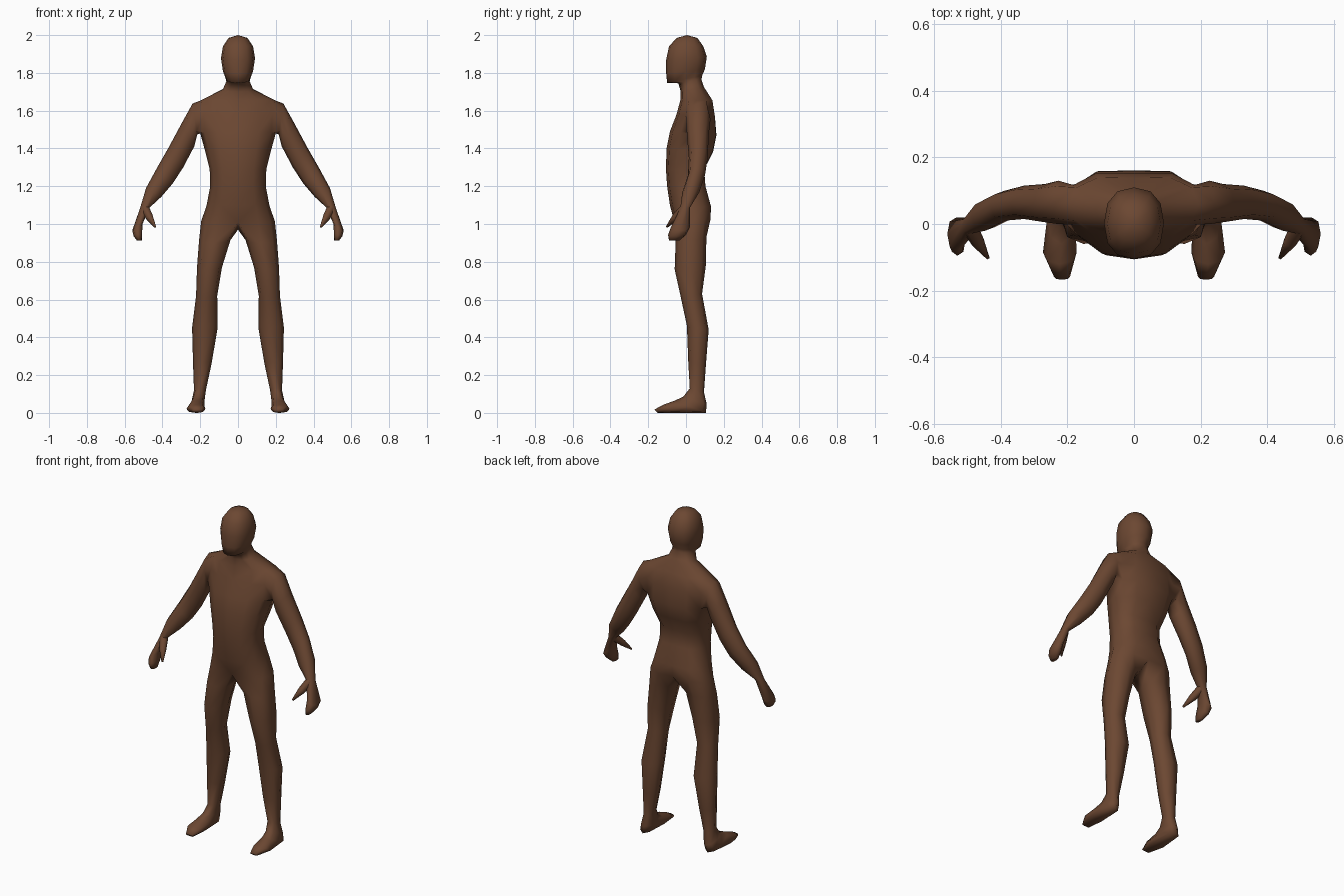
import bpy
import bmesh
from math import sin, cos, radians, copysign
from mathutils import Vector

cube = bpy.data.objects.get("Cube")
if cube:
    bpy.data.objects.remove(cube)

# One brown skin colour
skin = bpy.data.materials.new("brown_skin")
skin.use_nodes = True
skin.diffuse_color = (0.15, 0.064, 0.032, 1)
skin.node_tree.nodes["Principled BSDF"].inputs["Base Color"].default_value = skin.diffuse_color


def rounded(value):
    """Fuller than a circle, so few-sided sections keep their width."""
    return copysign(abs(value) ** 0.85, value)


def section(bm, centre, across, depth, angles):
    """Points of an oval spanned by two half-axis vectors."""
    return [bm.verts.new(centre + across * rounded(cos(radians(a)))
                         + depth * rounded(sin(radians(a)))) for a in angles]


def skin_between(bm, lower, upper, closed=True, skip=()):
    count = len(lower)
    for k in range(count if closed else count - 1):
        if k not in skip:
            n = (k + 1) % count
            bm.faces.new((lower[k], lower[n], upper[n], upper[k]))


def loft(bm, rings):
    """Closed tube through the rings, with its far end capped."""
    for first, second in zip(rings, rings[1:]):
        skin_between(bm, first, second)
    bm.faces.new(rings[-1])


def finish(bm, name):
    """Make a mirrored, smooth object from the left half."""
    bmesh.ops.recalc_face_normals(bm, faces=bm.faces)
    mesh = bpy.data.meshes.new(name)
    bm.to_mesh(mesh)
    bm.free()
    mesh.materials.append(skin)
    for polygon in mesh.polygons:
        polygon.use_smooth = True
    obj = bpy.data.objects.new(name, mesh)
    bpy.context.collection.objects.link(obj)
    mirror = obj.modifiers.new("left_right_mirror", 'MIRROR')
    mirror.use_mirror_merge = True
    mirror.merge_threshold = 0.0005
    return obj


# Head, neck and torso, top down: front y, front z, back y, back z, half width
TRUNK = [
    (-.05, 1.985, .06, 1.985, .05),
    (-.09, 1.94, .092, 1.94, .08),
    (-.105, 1.87, .11, 1.885, .09),
    (-.105, 1.8, .1, 1.82, .08),
    (-.1, 1.747, .085, 1.785, .064),
    (-.04, 1.745, .082, 1.765, .062),
    (-.028, 1.7, .095, 1.725, .08),
    (-.03, 1.655, .15, 1.655, .195),
    (-.05, 1.58, .165, 1.57, .205),
    (-.085, 1.49, .173, 1.47, .2),
    (-.103, 1.4, .155, 1.38, .175),
    (-.106, 1.29, .108, 1.29, .15),
    (-.1, 1.2, .115, 1.2, .147),
    (-.085, 1.1, .145, 1.09, .167),
    (-.062, 1.01, .14, 1.02, .195),
]
SHOULDER = 7  # first of the three sections around the arm opening

# Arm and hand: outer x, outer z, inner x, inner z, front y, back y
ARM = [
    (.24, 1.638, .215, 1.475, 0, .13),
    (.3, 1.53, .232, 1.41, .005, .12),
    (.37, 1.4, .29, 1.3, .015, .115),
    (.43, 1.295, .345, 1.215, .01, .1),
    (.487, 1.19, .405, 1.145, -.02, .07),
    (.518, 1.085, .47, 1.085, -.03, .02),
    (.56, .965, .505, 1.0, -.08, .02),
    (.552, .935, .508, .95, -.095, 0),
    (.535, .912, .508, .912, -.09, -.035),
]

# Leg and foot: front y, front z, back y, back z, inner x, outer x
LEG = [
    (-.055, .9, .108, .93, .04, .206),
    (-.06, .76, .105, .78, .085, .217),
    (-.027, .61, .085, .63, .11, .222),
    (.005, .46, .12, .44, .108, .243),
    (.012, .27, .105, .25, .14, .238),
    (.02, .13, .095, .11, .17, .233),
    (-.015, .085, .11, .045, .177, .245),
    (-.06, .065, .105, 0, .177, .26),
    (-.12, .043, -.05, 0, .172, .273),
    (-.167, .018, -.15, 0, .192, .24),
]

body = bmesh.new()

# Trunk: half sections from front middle to back middle
half_turn = range(-90, 91, 30)
trunk = []
for yf, zf, yb, zb, width in TRUNK:
    front, back = Vector((0, yf, zf)), Vector((0, yb, zb))
    ring = section(body, (front + back) / 2, Vector((width, 0, 0)), (back - front) / 2, half_turn)
    trunk.append(ring)
for ring in trunk[SHOULDER:]:
    ring[-1].co.y -= 0.012  # spine groove
for i, (upper, lower) in enumerate(zip(trunk, trunk[1:])):
    opening = (2, 3) if i in (SHOULDER, SHOULDER + 1) else ()
    skin_between(body, lower, upper, closed=False, skip=opening)

# Crown of the head
crown = body.verts.new((0, 0.005, 2))
for a, b in zip(trunk[0], trunk[0][1:]):
    body.faces.new((a, b, crown))

# Arm and hand grow out of the shoulder opening
top, mid, low = trunk[SHOULDER:SHOULDER + 3]
arm = [[low[2], low[3], low[4], mid[4], top[4], top[3], top[2], mid[2]]]
for xo, zo, xi, zi, yf, yb in ARM:
    outer, inner = Vector((xo, 0, zo)), Vector((xi, 0, zi))
    centre = (outer + inner) / 2 + Vector((0, (yf + yb) / 2, 0))
    arm.append(section(body, centre, (outer - inner) / 2, Vector((0, (yb - yf) / 2, 0)),
                       range(225, -91, -45)))
# The middle of the shoulder opening stays inside the arm, so only its rim is used
loft(body, arm)
bmesh.ops.delete(body, geom=[v for v in body.verts if not v.link_faces], context='VERTS')

# Leg and foot grow out of the hip, closed by a crotch point
crotch = body.verts.new((0, 0.035, 0.97))
leg = [trunk[-1] + [crotch]]
for yf, zf, yb, zb, xi, xo in LEG:
    front, back = Vector((0, yf, zf)), Vector((0, yb, zb))
    centre = (front + back) / 2 + Vector(((xi + xo) / 2, 0, 0))
    leg.append(section(body, centre, Vector(((xo - xi) / 2, 0, 0)), (back - front) / 2,
                       range(-135, 181, 45)))
loft(body, leg)
finish(body, "body")

# Thumbs: tapered tubes leaving the palm
thumb = bmesh.new()
path = [((.492, -.01, 1.08), .024), ((.468, -.055, 1.035), .02), ((.438, -.102, .984), .005)]
aim = Vector(path[-1][0]) - Vector(path[0][0])
side = aim.cross(Vector((0, 0, 1))).normalized()
lift = side.cross(aim).normalized()
loft(thumb, [section(thumb, Vector(point), side * size, lift * size, range(0, 360, 60))
             for point, size in path])
finish(thumb, "thumbs")
